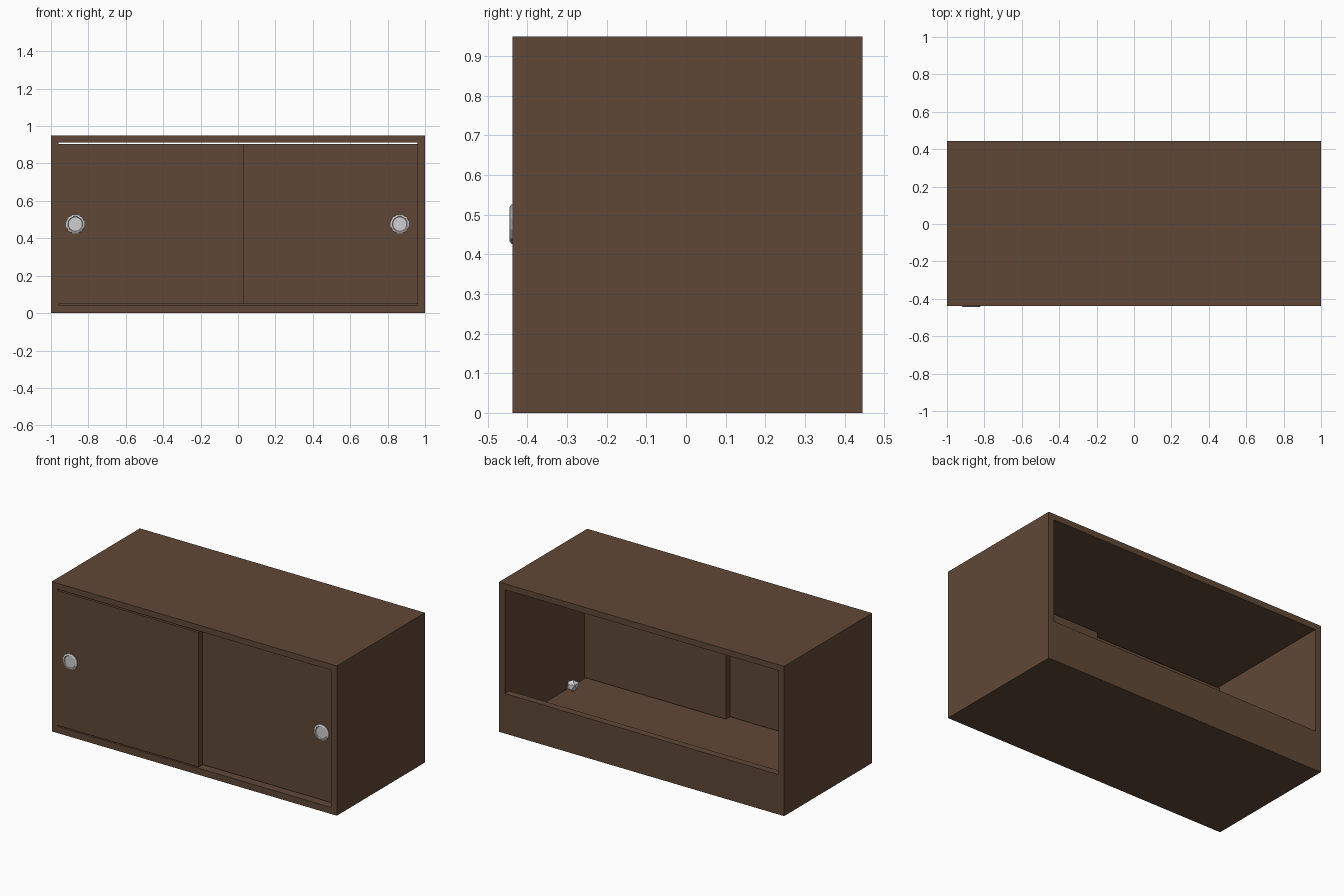
import bpy, bmesh, math, random
from mathutils import Vector, Matrix

if "Cube" in bpy.data.objects:
    bpy.data.objects.remove(bpy.data.objects["Cube"])

FRONT, BACK, HEIGHT = -0.438, 0.445, 0.95
WALL = 0.04
FLOOR, CEILING = 0.042, 0.912


def material(name, rgb):
    m = bpy.data.materials.new(name)
    m.diffuse_color = (*rgb, 1)
    m.use_nodes = True
    m.node_tree.nodes["Principled BSDF"].inputs["Base Color"].default_value = m.diffuse_color
    return m


wood = material("brown wood", (0.118, 0.064, 0.037))
metal = material("light grey metal", (0.62, 0.62, 0.62))


def add_object(name, bm, mat):
    bmesh.ops.recalc_face_normals(bm, faces=bm.faces)
    mesh = bpy.data.meshes.new(name)
    bm.to_mesh(mesh)
    bm.free()
    mesh.materials.append(mat)
    ob = bpy.data.objects.new(name, mesh)
    bpy.context.collection.objects.link(ob)
    return ob


def box(name, x0, x1, y0, y1, z0, z1, mat):
    bm = bmesh.new()
    bmesh.ops.create_cube(bm, size=1)
    bmesh.ops.scale(bm, vec=(x1 - x0, y1 - y0, z1 - z0), verts=bm.verts)
    bmesh.ops.translate(bm, vec=((x0 + x1) / 2, (y0 + y1) / 2, (z0 + z1) / 2), verts=bm.verts)
    return add_object(name, bm, mat)


# Carcass: solid block with an L-shaped hollow that leaves a low back panel
carcass = box("cabinet_carcass", -1, 1, FRONT, BACK, 0, HEIGHT, wood)
bm = bmesh.new()
profile = [(-1, FLOOR), (0.4, FLOOR), (0.4, 0.253), (1, 0.253), (1, CEILING), (-1, CEILING)]
face = bm.faces.new([bm.verts.new((-1 + WALL, y, z)) for y, z in profile])
ext = bmesh.ops.extrude_face_region(bm, geom=[face])["geom"]
bmesh.ops.translate(bm, vec=(2 - 2 * WALL, 0, 0),
                    verts=[v for v in ext if isinstance(v, bmesh.types.BMVert)])
cutter = add_object("hollow_cutter", bm, wood)
cutter.hide_render = True
cut = carcass.modifiers.new("hollow", 'BOOLEAN')
cut.operation, cut.solver, cut.object = 'DIFFERENCE', 'EXACT', cutter
bpy.context.view_layer.objects.active = carcass
bpy.ops.object.modifier_apply(modifier=cut.name)
bpy.data.objects.remove(cutter)

# Sliding doors: the left one runs in front of the right one
DOOR_T = 0.041
box("left_door", -0.96, 0.03, FRONT, FRONT + DOOR_T, 0.049, 0.903, wood)
box("right_door", -0.03, 0.96, FRONT + DOOR_T, FRONT + 2 * DOOR_T, 0.049, 0.903, wood)


# Round finger pulls: bevelled rim with a shallow dish
def finger_pull(name, x, y, z, sides=12):
    bm = bmesh.new()
    rings = []
    for r, dy in [(0.052, 0.0), (0.051, -0.003), (0.044, -0.007), (0.041, -0.007), (0.038, -0.002)]:
        angles = [2 * math.pi * (i + 0.5) / sides for i in range(sides)]
        rings.append([bm.verts.new((x + r * math.cos(a), y + dy, z + r * math.sin(a))) for a in angles])
    for a, b in zip(rings, rings[1:]):
        for i in range(sides):
            j = (i + 1) % sides
            bm.faces.new((a[i], a[j], b[j], b[i]))
    bm.faces.new(rings[0])
    bm.faces.new(rings[-1])
    return add_object(name, bm, metal)


finger_pull("left_finger_pull", -0.87, FRONT, 0.476)
finger_pull("right_finger_pull", 0.865, FRONT + DOOR_T, 0.476)

# Small crumpled lump lying on the floor in the corner
random.seed(4)
bm = bmesh.new()
bmesh.ops.create_icosphere(bm, subdivisions=1, radius=0.042)
for v in bm.verts:
    v.co *= random.uniform(0.8, 1.05)
bmesh.ops.translate(bm, vec=(0.91, -0.165, FLOOR + 0.041), verts=bm.verts)
add_object("floor_lump", bm, metal)
